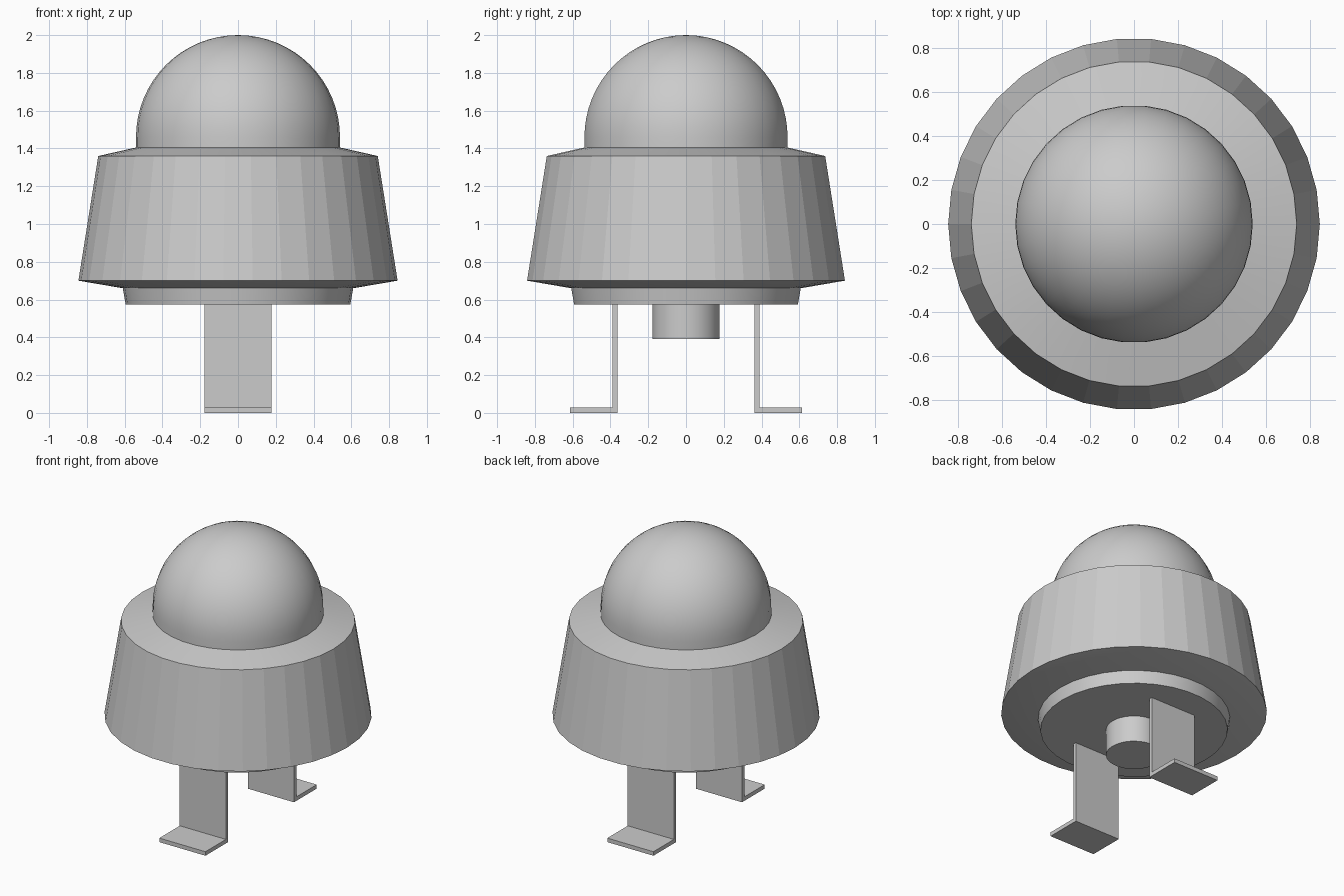
import bpy, bmesh, math
from mathutils import Matrix

cube = bpy.data.objects.get("Cube")
if cube:
    bpy.data.objects.remove(cube, do_unlink=True)

SEGMENTS = 34

grey = bpy.data.materials.new("plain grey")
grey.use_nodes = True
grey.diffuse_color = (0.6, 0.6, 0.6, 1)
grey.node_tree.nodes["Principled BSDF"].inputs["Base Color"].default_value = grey.diffuse_color


def add_object(name, bm, smooth_angle=None):
    bmesh.ops.remove_doubles(bm, verts=bm.verts, dist=1e-5)
    bmesh.ops.recalc_face_normals(bm, faces=bm.faces)
    mesh = bpy.data.meshes.new(name)
    bm.to_mesh(mesh)
    bm.free()
    mesh.materials.append(grey)
    obj = bpy.data.objects.new(name, mesh)
    bpy.context.collection.objects.link(obj)
    if smooth_angle:
        bpy.ops.object.select_all(action="DESELECT")
        obj.select_set(True)
        bpy.context.view_layer.objects.active = obj
        bpy.ops.object.shade_smooth_by_angle(angle=math.radians(smooth_angle))
    return obj


def lathe(name, profile, smooth_angle=30):
    """Spin a (radius, height) profile around the z axis."""
    bm = bmesh.new()
    verts = [bm.verts.new((r, 0, z)) for r, z in profile]
    edges = [bm.edges.new(pair) for pair in zip(verts, verts[1:])]
    bmesh.ops.spin(bm, geom=verts + edges, cent=(0, 0, 0), axis=(0, 0, 1),
                   angle=math.tau, steps=SEGMENTS)
    return add_object(name, bm, smooth_angle)


def extruded(name, outline, half_width, side):
    """Extrude a (y, z) outline across x, turned to the given side."""
    bm = bmesh.new()
    face = bm.faces.new([bm.verts.new((-half_width, y, z)) for y, z in outline])
    moved = bmesh.ops.extrude_face_region(bm, geom=[face])["geom"]
    bmesh.ops.translate(bm, vec=(2 * half_width, 0, 0),
                        verts=[v for v in moved if isinstance(v, bmesh.types.BMVert)])
    if side < 0:
        bm.transform(Matrix.Rotation(math.pi, 4, "Z"))
    return add_object(name, bm)


# Tapered housing with a shallow sloping top
lathe("housing", [(0, 0.66), (0.61, 0.66), (0.845, 0.70), (0.74, 1.36),
                  (0.54, 1.405), (0, 1.405)], 10)

# Base plate and cable gland under the housing
lathe("base_plate", [(0, 0.575), (0.595, 0.575), (0.61, 0.66), (0, 0.66)])
lathe("cable_gland", [(0, 0.39), (0.178, 0.39), (0.178, 0.58), (0, 0.58)])

# Dome: a short collar below a hemisphere
R, RINGS = 0.54, 16
arc = [math.pi / 2 * i / RINGS for i in range(RINGS + 1)]
lathe("dome", [(R, 1.40)] + [(R * math.cos(a), 1.46 + R * math.sin(a)) for a in arc])

# L-shaped mounting brackets at the front and back
bracket = [(0.363, 0), (0.613, 0), (0.613, 0.028), (0.388, 0.028),
           (0.388, 0.58), (0.363, 0.58)]
extruded("front_bracket", bracket, 0.178, -1)
extruded("back_bracket", bracket, 0.178, 1)
